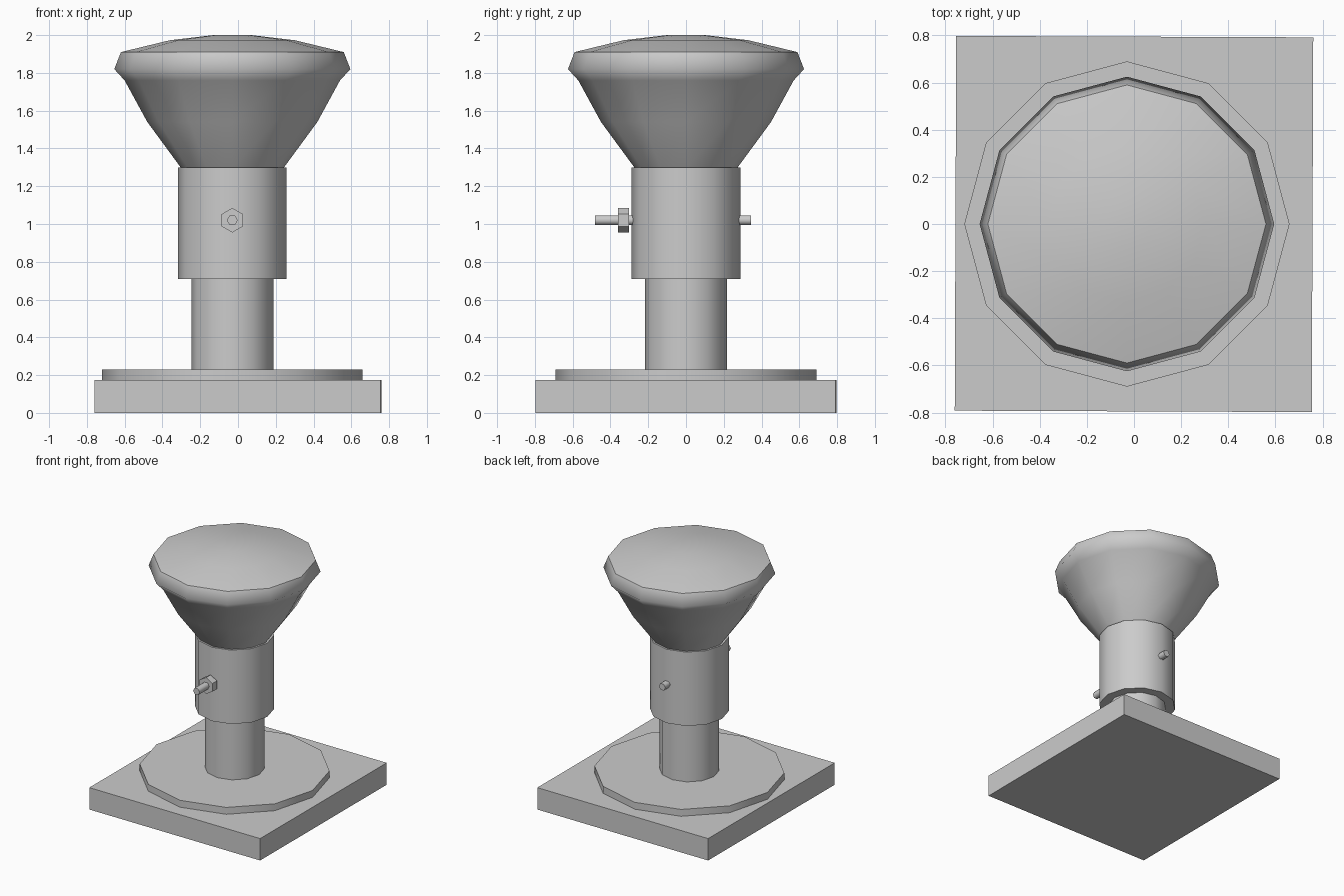
import bpy, bmesh
from math import tau, cos, sin, pi
from mathutils import Matrix

cube = bpy.data.objects.get("Cube")
if cube:
    bpy.data.objects.remove(cube, do_unlink=True)

grey = bpy.data.materials.new("plain grey")
grey.use_nodes = True
grey.diffuse_color = (0.6, 0.6, 0.6, 1)
grey.node_tree.nodes["Principled BSDF"].inputs["Base Color"].default_value = (0.6, 0.6, 0.6, 1)

AXIS_X = -0.03   # the upright parts share this axis
BOLT_Z = 1.02


def lathe(name, profile, sides=12, smooth=True, sharp=None, turn=0.0, matrix=None):
    """Turn (radius, height) pairs into a capped solid; sharp lists the hard rings."""
    bm = bmesh.new()
    rings = []
    for r, z in profile:
        angles = [turn + tau * i / sides for i in range(sides)]
        rings.append([bm.verts.new((r * cos(a), r * sin(a), z)) for a in angles])
    for low, high in zip(rings, rings[1:]):
        for i in range(sides):
            j = (i + 1) % sides
            bm.faces.new((low[i], low[j], high[j], high[i])).smooth = smooth
    bm.faces.new(rings[0][::-1])
    bm.faces.new(rings[-1]).smooth = sharp is not None
    for k in (0, len(rings) - 1) if sharp is None else sharp:
        for i in range(sides):
            bm.edges.get((rings[k][i], rings[k][(i + 1) % sides])).smooth = False
    bm.transform(matrix or Matrix.Translation((AXIS_X, 0, 0)))
    return finish(name, bm)


def finish(name, bm):
    mesh = bpy.data.meshes.new(name)
    bm.to_mesh(mesh)
    bm.free()
    mesh.materials.append(grey)
    ob = bpy.data.objects.new(name, mesh)
    bpy.context.collection.objects.link(ob)
    return ob


# Square base slab, turned a hair off the axes
bm = bmesh.new()
bmesh.ops.create_cube(bm, size=1)
bm.transform(Matrix.Translation((0, 0, 0.0875)) @ Matrix.Rotation(-0.004, 4, "Z")
             @ Matrix.Diagonal((1.515, 1.59, 0.175, 1)))
finish("base_slab", bm)

# Upright turned parts
lathe("base_disc", [(0.69, 0.175), (0.69, 0.23)])
lathe("post", [(0.217, 0.23), (0.217, 0.75)])
lathe("sleeve", [(0.288, 0.71), (0.288, 1.30)])

# Flared knob with a rolled rim and a shallow domed top
lathe("knob", [(0.27, 1.295), (0.45, 1.54), (0.57, 1.76), (0.625, 1.82),
               (0.59, 1.91), (0.33, 1.973), (0.1, 2.0)], sharp=(0, 4))

# Cross bolt and nut, lying along y
along_y = Matrix.Translation((AXIS_X, 0, BOLT_Z)) @ Matrix.Rotation(-pi / 2, 4, "X")
lathe("bolt", [(0.029, -0.483), (0.029, 0.345)], sides=6, matrix=along_y)
lathe("nut", [(0.065, -0.36), (0.065, -0.303)], sides=6, smooth=False,
      turn=pi / 2, matrix=along_y)
